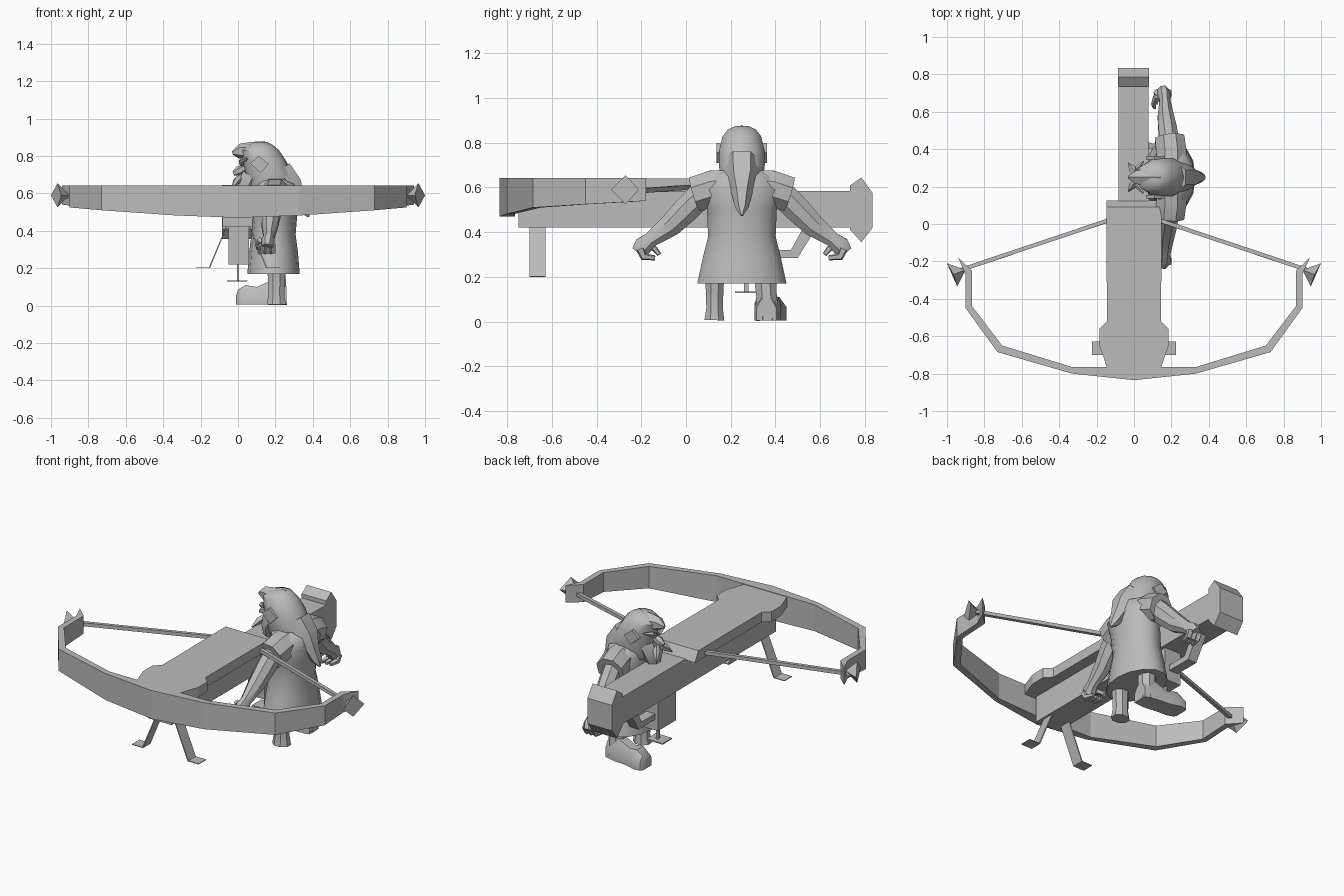
import bpy, bmesh, math
from mathutils import Vector

if "Cube" in bpy.data.objects:
    bpy.data.objects.remove(bpy.data.objects["Cube"])

grey = bpy.data.materials.new("plain_grey")
grey.diffuse_color = (0.5, 0.5, 0.5, 1)
grey.use_nodes = True
grey.node_tree.nodes["Principled BSDF"].inputs["Base Color"].default_value = grey.diffuse_color


def make(name, verts, faces, smooth=False):
    bm = bmesh.new()
    vs = [bm.verts.new(v) for v in verts]
    for f in faces:
        bm.faces.new([vs[i] for i in f])
    bmesh.ops.recalc_face_normals(bm, faces=bm.faces)
    me = bpy.data.meshes.new(name)
    bm.to_mesh(me)
    bm.free()
    me.materials.append(grey)
    ob = bpy.data.objects.new(name, me)
    bpy.context.collection.objects.link(ob)
    if smooth:
        bpy.ops.object.select_all(action='DESELECT')
        ob.select_set(True)
        bpy.context.view_layer.objects.active = ob
        bpy.ops.object.shade_smooth_by_angle(angle=math.radians(40))
    return ob


def loft(name, rings, smooth=False):
    # join equal-length rings and cap both ends
    n = len(rings[0])
    faces = [tuple(range(n)), tuple(range((len(rings) - 1) * n, len(rings) * n))]
    for r in range(len(rings) - 1):
        for i in range(n):
            j = (i + 1) % n
            faces.append((r * n + i, r * n + j, r * n + n + j, r * n + n + i))
    return make(name, [p for ring in rings for p in ring], faces, smooth)


def box(name, x0, x1, y0, y1, z0, z1):
    return loft(name, [[(x0, y0, z), (x1, y0, z), (x1, y1, z), (x0, y1, z)] for z in (z0, z1)])


def ellipse_loft(name, levels, cy, n=12):
    # levels: z, centre x, radius x, radius y
    return loft(name, [[(cx + rx * math.cos(math.tau * i / n), cy + ry * math.sin(math.tau * i / n), z)
                        for i in range(n)] for z, cx, rx, ry in levels], True)


def tube(name, pts, n=8, squash=1.0, smooth=True):
    # pts: x, y, z, radius; squash flattens the cross-section along x
    ps = [Vector(p[:3]) for p in pts]
    rings = []
    for k, p in enumerate(ps):
        d = (ps[min(k + 1, len(ps) - 1)] - ps[max(k - 1, 0)]).normalized()
        ref = Vector((1, 0, 0)) if abs(d.x) < 0.8 else Vector((0, 1, 0))
        u = (ref - d * ref.dot(d)).normalized()
        v = d.cross(u)
        r = pts[k][3]
        rings.append([p + r * (squash * u * math.cos(math.tau * (i + .5) / n)
                               + v * math.sin(math.tau * (i + .5) / n)) for i in range(n)])
    return loft(name, rings, smooth)


def prism_x(name, prof, x0, x1):
    return loft(name, [[(x, y, z) for y, z in prof] for x in (x0, x1)])


# bow: outer xy, inner xy, underside height
half = [(.94, -.18, .935, -.185, .54), (.9, -.27, .865, -.25, .535), (.9, -.45, .865, -.44, .525),
        (.73, -.685, .705, -.65, .51), (.33, -.80, .33, -.765, .482)]
stations = ([(-a, b, -c, d, e) for a, b, c, d, e in half] + [(0, -.835, 0, -.765, .47)] + half[::-1])
loft("bow", [[(a, b, .643), (c, d, .643), (c, d, e), (a, b, e)] for a, b, c, d, e in stations])

for s, side in ((-1, "left"), (1, "right")):
    # pointed nocks and bowstring
    make(side + "_nock", [(s, -.21, .59), (s * .965, -.27, .655), (s * .945, -.335, .59),
                          (s * .965, -.27, .525), (s * .9, -.245, .59)],
         [(0, 1, 2, 3), (0, 1, 4), (1, 2, 4), (2, 3, 4), (3, 0, 4)])
    tube(side + "_bowstring", [(s * .94, -.25, .582, .015), (0, .065, .605, .015)], 4, smooth=False)
    # bent flat front supports
    loft(side + "_front_leg", [[(s * x, y, z), (s * x, y + .072, z),
                                (s * x + s * dx, y + .072, z + dz), (s * x + s * dx, y, z + dz)]
                               for x, y, z, dx, dz in ((.055, -.7, .43, .006, 0), (.15, -.7, .2, .006, .004),
                                                       (.225, -.7, .2, 0, .004))])

# stock, top slab and butt
box("stock", -.083, .078, -.75, .74, .42, .585)
right = [(.145, -.52), (.185, -.56), (.185, -.65), (.145, -.765)]
plan = [(.147, .125)] + right + [(-x, y) for x, y in right[::-1]] + [(-.147, .125)]
loft("top_slab", [[(x, y, .58) for x, y in plan],
                  [(x, min(y, .09), .64) for x, y in plan]])
prism_x("butt", [(.735, .61), (.785, .645), (.835, .575), (.835, .42), (.785, .355), (.735, .41)],
        -.085, .08)

# box below the stock with its post and plate, and the bent lever
box("magazine", -.05, .06, .17, .34, .22, .43)
box("post", -.006, .006, .26, .28, .13, .23)
box("post_plate", -.06, .05, .22, .31, .128, .135)
prism_x("lever", [(.53, .43), (.59, .43), (.5, .285), (.33, .285), (.33, .32), (.47, .32)], -.03, .03)

# tunic
CY = .25
ellipse_loft("tunic", [(.17, .19, .14, .205), (.29, .19, .13, .178), (.38, .19, .118, .155),
                       (.5, .2, .118, .16), (.59, .205, .118, .19), (.65, .2, .11, .15),
                       (.69, .18, .07, .08)], CY, 14)

# sleeves, arms and hands, mirrored about the body centre
for s, side in ((-1, "front"), (1, "rear")):
    def arm(name, pts, **kw):
        return tube(side + name, [(x, CY + s * d, z, r) for x, d, z, r in pts], **kw)
    arm("_sleeve", [(.2, .05, .6, .085), (.2, .13, .595, .088), (.19, .21, .57, .085)])
    arm("_arm", [(.19, .17, .58, .065), (.18, .25, .5, .063), (.17, .32, .43, .055),
                 (.165, .41, .365, .036), (.16, .44, .34, .045), (.155, .46, .31, .038)], squash=.85)
    for x in (.125, .155, .185):
        arm("_finger", [(x, .455, .325, .02), (x, .44, .29, .018), (x - .01, .39, .285, .012)], n=5)
    arm("_thumb", [(.12, .43, .35, .018), (.105, .39, .325, .014), (.11, .37, .30, .01)], n=5)

# legs and boots
tube("front_shin", [(.21, .13, .25, .05), (.205, .128, .15, .043), (.205, .128, .06, .04),
                    (.205, .127, .006, .048)], squash=1.15)
tube("rear_shin", [(.2, .35, .25, .055), (.21, .36, .12, .05), (.21, .365, .005, .055)])
loft("rear_boot", [[(x, y - w, .005), (x, y + w, .005), (x, y + w, h * .6), (x, y + w * .5, h),
                    (x, y - w * .5, h), (x, y - w, h * .6)]
                   for x, y, w, h in ((.26, .36, .045, .1), (.19, .365, .058, .14), (.1, .375, .055, .1),
                                      (.04, .385, .064, .11), (0, .39, .055, .085), (-.012, .39, .04, .05))], True)

# head with hair
ellipse_loft("head", [(.6, .17, .1, .09), (.64, .18, .135, .1), (.70, .165, .125, .108),
                      (.77, .14, .12, .106), (.83, .115, .105, .09), (.86, .115, .07, .065),
                      (.875, .125, .03, .03)], CY, 10)
tube("forelock", [(.15, CY, .83, .05), (.07, CY, .82, .055), (.01, CY, .825, .04),
                  (-.03, CY, .815, .01)], 6)
tube("hair_tail", [(.22, CY, .72, .08), (.28, CY, .64, .075), (.32, CY, .57, .045),
                   (.355, CY, .51, .03), (.378, CY, .475, .006)], 6)
tube("nose", [(.05, CY, .745, .015), (.005, CY, .72, .026), (-.025, CY, .705, .012)], 6)
tube("beard", [(.08, CY, .69, .07), (.055, CY, .64, .065), (.045, CY, .58, .04), (.04, CY, .53, .01)], 6)
for s, side in ((-1, "front"), (1, "rear")):
    tube(side + "_moustache", [(.02, CY + s * .005, .69, .015), (-.005, CY + s * .04, .67, .022),
                               (-.03, CY + s * .075, .635, .004)], 5)
    tube(side + "_eyebrow", [(.02, CY + s * .015, .755, .013), (.02, CY + s * .05, .775, .016),
                             (.05, CY + s * .085, .785, .005)], 5)
    # diamond ear plates
    ys = (CY + s * .095, CY + s * .113)
    loft(side + "_ear", [[(.065, y, .76), (.11, y, .80), (.165, y, .757), (.12, y, .71)] for y in ys])
